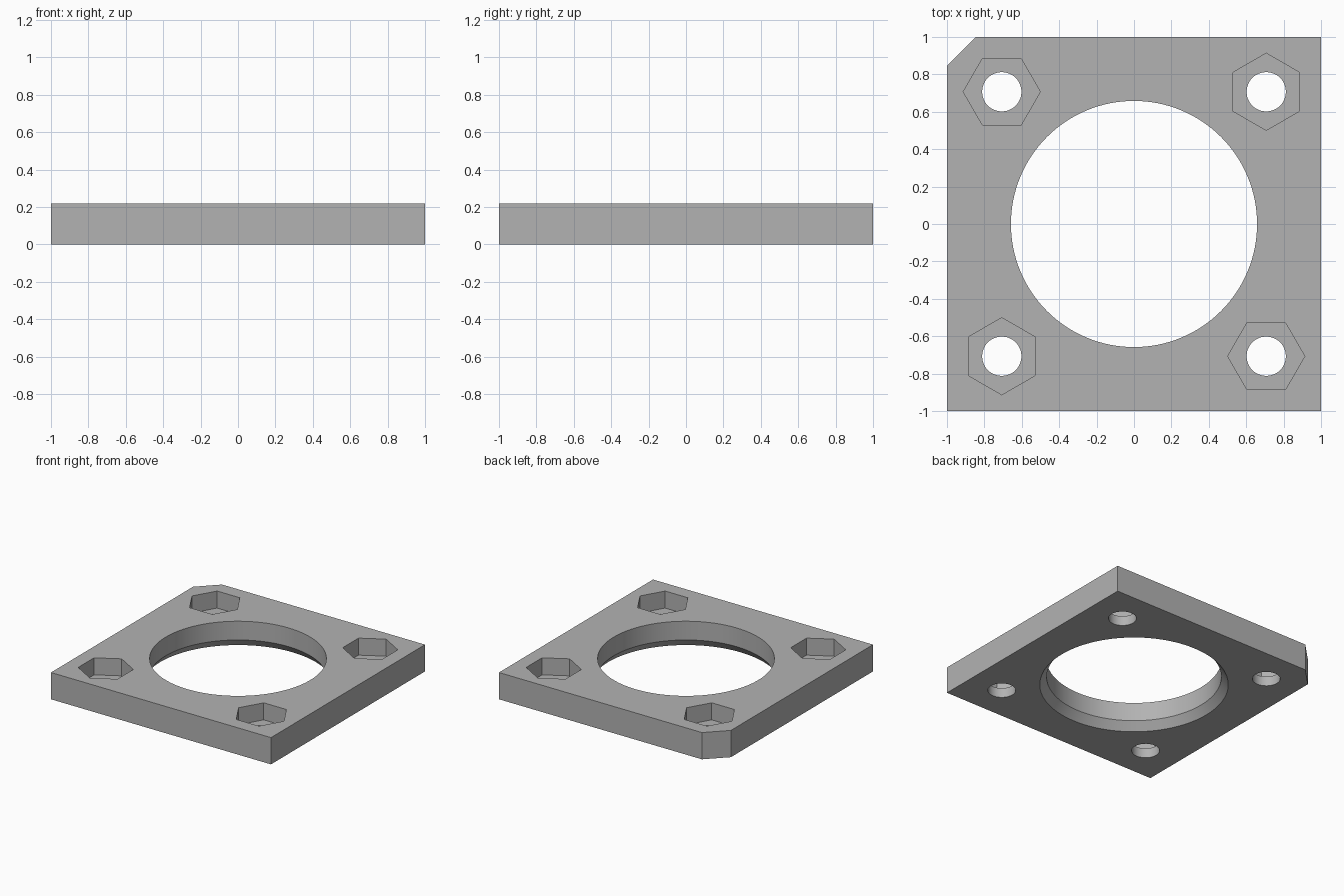
import bpy
import bmesh
import math

default = bpy.data.objects.get("Cube")
if default:
    bpy.data.objects.remove(default, do_unlink=True)

HEIGHT = 0.22
FLOOR = 0.08       # thickness left under the nut pockets
HOLE = 0.707       # bolt hole offset from the centre
BORE = 0.658
FLARE = 0.052      # widening of the bore at the underside
FLARE_TOP = 0.066
CORNER = 0.155     # clipped corner

grey = bpy.data.materials.new("grey")
grey.use_nodes = True
colour = (0.45, 0.45, 0.45, 1)
grey.diffuse_color = colour
grey.node_tree.nodes["Principled BSDF"].inputs["Base Color"].default_value = colour


def make_object(name, bm):
    bmesh.ops.recalc_face_normals(bm, faces=bm.faces)
    mesh = bpy.data.meshes.new(name)
    bm.to_mesh(mesh)
    bm.free()
    mesh.materials.append(grey)
    obj = bpy.data.objects.new(name, mesh)
    bpy.context.collection.objects.link(obj)
    return obj


def lathe(name, profile, sides, x=0, y=0, turn=0):
    """Closed solid from (radius, height) pairs."""
    bm = bmesh.new()
    rings = []
    for r, z in profile:
        angles = [turn + 2 * math.pi * i / sides for i in range(sides)]
        rings.append([bm.verts.new((x + r * math.cos(a), y + r * math.sin(a), z))
                      for a in angles])
    for low, high in zip(rings, rings[1:]):
        for i in range(sides):
            j = (i + 1) % sides
            bm.faces.new((low[i], low[j], high[j], high[i]))
    bm.faces.new(rings[0])
    bm.faces.new(rings[-1])
    return make_object(name, bm)


# Square plate with one clipped corner
bm = bmesh.new()
outline = [(-1, -1), (1, -1), (1, 1), (CORNER - 1, 1), (-1, 1 - CORNER)]
base = bm.faces.new([bm.verts.new((x, y, 0)) for x, y in outline])
side = bmesh.ops.extrude_face_region(bm, geom=[base])
top = [v for v in side["geom"] if isinstance(v, bmesh.types.BMVert)]
bmesh.ops.translate(bm, verts=top, vec=(0, 0, HEIGHT))
plate = make_object("mounting_plate", bm)

# Central bore, flared at the underside
over = 0.05
cutters = [lathe("bore_cutter",
                 [(BORE + FLARE, -over), (BORE + FLARE, 0),
                  (BORE, FLARE_TOP), (BORE, HEIGHT + over)], 128)]

# Bolt holes with hexagonal nut pockets, alternately turned
for sx in (-1, 1):
    for sy in (-1, 1):
        x, y = sx * HOLE, sy * HOLE
        turn = math.pi / 6 if sx == sy else 0
        cutters.append(lathe("bolt_hole_cutter",
                             [(0.105, -over), (0.105, HEIGHT + over)], 48, x, y))
        cutters.append(lathe("nut_pocket_cutter",
                             [(0.206, FLOOR), (0.206, HEIGHT + over)], 6, x, y, turn))

bpy.context.view_layer.objects.active = plate
plate.select_set(True)
for cutter in cutters:
    cutter.hide_render = True
    mod = plate.modifiers.new("cut", 'BOOLEAN')
    mod.operation = 'DIFFERENCE'
    mod.solver = 'EXACT'
    mod.object = cutter
    bpy.ops.object.modifier_apply(modifier=mod.name)
    bpy.data.objects.remove(cutter, do_unlink=True)

bpy.ops.object.shade_smooth_by_angle(angle=math.radians(25))
